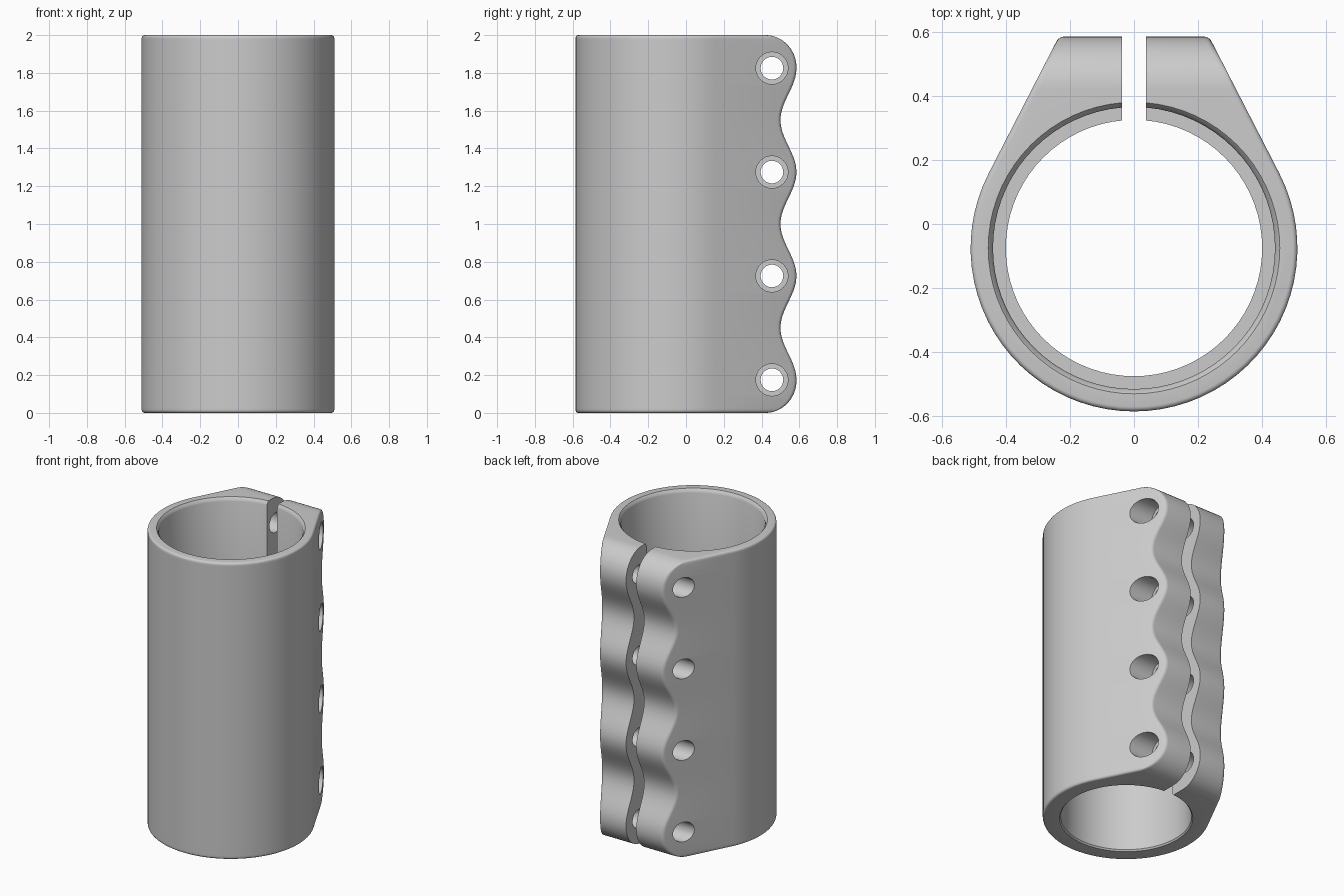
import bpy, bmesh, math
from mathutils import Matrix

if "Cube" in bpy.data.objects:
    bpy.data.objects.remove(bpy.data.objects["Cube"])

CY, R, H = -0.075, 0.51, 2.0            # ring centre, outer radius, height
TH = math.radians(27.2)                 # normal angle of the sloping lug sides
EDGE = 0.015                            # rounding of the end rims


def make_object(name, bm):
    bmesh.ops.recalc_face_normals(bm, faces=bm.faces)
    mesh = bpy.data.meshes.new(name)
    bm.to_mesh(mesh)
    bm.free()
    ob = bpy.data.objects.new(name, mesh)
    bpy.context.collection.objects.link(ob)
    return ob


def loft(name, rings):
    bm = bmesh.new()
    loops = [[bm.verts.new(p) for p in ring] for ring in rings]
    n = len(loops[0])
    for a, b in zip(loops, loops[1:]):
        for i in range(n):
            j = (i + 1) % n
            bm.faces.new((a[i], a[j], b[j], b[i]))
    bm.faces.new(loops[0])
    bm.faces.new(loops[-1])
    return make_object(name, bm)


def back_edge(z):
    # rounded ends, wave with a crest at every bolt
    t = min(z, H - z)
    if t < 0.17:
        return 0.42 + 0.165 * math.sqrt(max(0, 1 - ((0.17 - t) / 0.17) ** 2))
    return 0.5425 + 0.0425 * math.cos(2 * math.pi * (z - 0.175) / 0.55)


def section(z):
    # teardrop outline: ring arc, tangent sides, filleted flat back
    t = min(z, H - z)
    e = EDGE - math.sqrt(EDGE ** 2 - (EDGE - t) ** 2) if t < EDGE else 0
    r, yb, f = R - e, back_edge(z), 0.03
    yc = yb - f
    xc = (r - f - (yc - CY) * math.sin(TH)) / math.cos(TH)
    corner = []
    for i in range(7):
        a = TH + (math.pi / 2 - TH) * i / 6
        corner.append((xc + f * math.cos(a), yc + f * math.sin(a), z))
    pts = corner + [(-x, y, z) for x, y, z in reversed(corner)]
    start, sweep = math.pi - TH, math.pi + 2 * TH
    for i in range(49):
        a = start + sweep * i / 48
        pts.append((r * math.cos(a), CY + r * math.sin(a), z))
    return pts


# Clamp body
ends = [0, 0.001, 0.004, 0.009, 0.015, 0.025, 0.038, 0.055, 0.075, 0.1, 0.125, 0.15]
middle = [0.175 + 1.65 * i / 60 for i in range(61)]
levels = ends + middle + [H - z for z in reversed(ends)]
clamp = loft("clamp_body", [section(z) for z in levels])

# Stepped bore with eased mouths
bore_profile = [(0.408, -0.1), (0.408, 0), (0.40, 0.01), (0.40, 1.0), (0.44, 1.0),
                (0.44, 1.975), (0.445, 1.988), (0.455, 2.0), (0.455, 2.1)]
bore = loft("bore_cutter", [[(r * math.cos(2 * math.pi * i / 72),
                              CY + r * math.sin(2 * math.pi * i / 72), z)
                             for i in range(72)] for r, z in bore_profile])

# Slot between the two lugs
slot_bm = bmesh.new()
bmesh.ops.create_cube(slot_bm, size=1, matrix=Matrix.Translation((0, 0.5, 1))
                      @ Matrix.Diagonal((0.076, 0.8, 2.4, 1)))
slot = make_object("slot_cutter", slot_bm)


def bolt_cutter(name, radius, x0, x1):
    bm = bmesh.new()
    for k in range(4):
        m = (Matrix.Translation(((x0 + x1) / 2, 0.455, 0.175 + 0.55 * k))
             @ Matrix.Rotation(math.pi / 2, 4, 'Y'))
        bmesh.ops.create_cone(bm, cap_ends=True, segments=32, radius1=radius,
                              radius2=radius, depth=abs(x1 - x0), matrix=m)
    return make_object(name, bm)


# Bolt holes: through hole, head recess on the right, wider thread side on the left
cutters = [bore, slot,
           bolt_cutter("bolt_hole_cutter", 0.06, -0.02, 0.6),
           bolt_cutter("bolt_head_cutter", 0.085, 0.17, 0.7),
           bolt_cutter("thread_hole_cutter", 0.066, -0.6, 0.01)]

bpy.context.view_layer.objects.active = clamp
clamp.select_set(True)
for c in cutters:
    c.hide_render = True
    mod = clamp.modifiers.new(c.name, 'BOOLEAN')
    mod.operation = 'DIFFERENCE'
    mod.solver = 'EXACT'
    mod.object = c
    bpy.ops.object.modifier_apply(modifier=mod.name)
for c in cutters:
    bpy.data.objects.remove(c)

bpy.ops.object.shade_smooth_by_angle(angle=math.radians(35))
